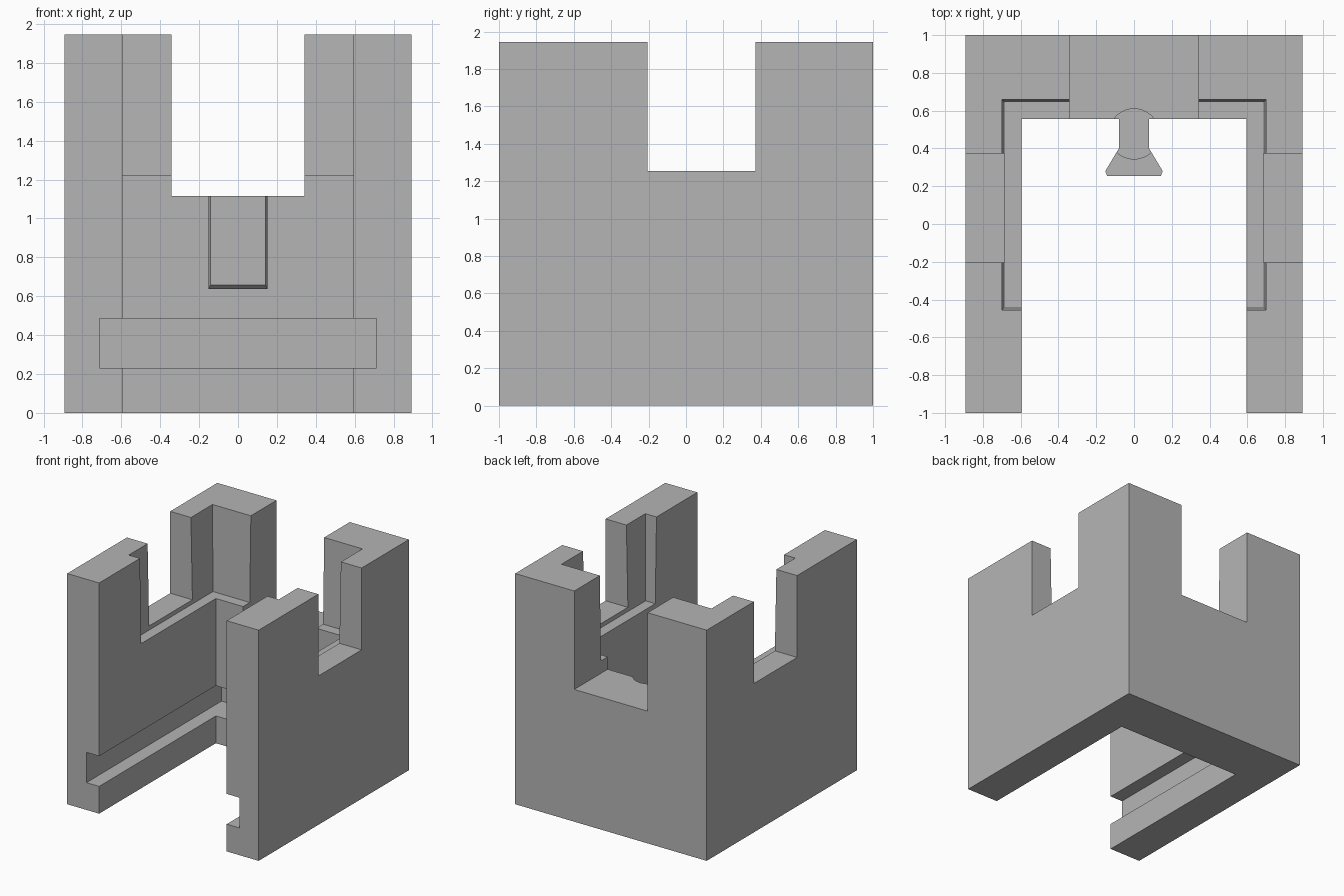
import bpy
import bmesh
from math import pi, cos, sin

if "Cube" in bpy.data.objects:
    bpy.data.objects.remove(bpy.data.objects["Cube"], do_unlink=True)

grey = bpy.data.materials.new("plain grey")
grey.use_nodes = True
grey.diffuse_color = (0.46, 0.46, 0.46, 1)
grey.node_tree.nodes["Principled BSDF"].inputs["Base Color"].default_value = (0.46, 0.46, 0.46, 1)


def loft(name, bottom, z0, z1, top=None):
    """Prism between a bottom outline and a top outline."""
    bm = bmesh.new()
    low = [bm.verts.new((x, y, z0)) for x, y in bottom]
    high = [bm.verts.new((x, y, z1)) for x, y in (top or bottom)]
    bm.faces.new(low)
    bm.faces.new(high)
    n = len(low)
    for i in range(n):
        j = (i + 1) % n
        bm.faces.new((low[i], low[j], high[j], high[i]))
    bmesh.ops.recalc_face_normals(bm, faces=bm.faces)
    mesh = bpy.data.meshes.new(name)
    bm.to_mesh(mesh)
    bm.free()
    mesh.materials.append(grey)
    ob = bpy.data.objects.new(name, mesh)
    bpy.context.collection.objects.link(ob)
    return ob


def rect(x, y0, y1):
    return [(-x, y0), (x, y0), (x, y1), (-x, y1)]


def mirrored(half):
    """Complete an outline given for the +x side."""
    return half + [(-x, y) for x, y in reversed(half)]


def cut(target, cutter):
    """Subtract the cutter and remove it."""
    mod = target.modifiers.new("cut", 'BOOLEAN')
    mod.operation = 'DIFFERENCE'
    mod.solver = 'EXACT'
    mod.object = cutter
    bpy.context.view_layer.objects.active = target
    bpy.ops.object.modifier_apply(modifier=mod.name)
    bpy.data.objects.remove(cutter, do_unlink=True)


HEIGHT = 1.945
FLOOR = 1.115
OVER = 2.2

# U-shaped wall block
wall = loft("wall_block", mirrored([(0.595, 0.555), (0.595, -1), (0.893, -1), (0.893, 1)]), 0, HEIGHT)

# Low groove around the inside, open at the front
cut(wall, loft("groove_cutter", rect(0.713, -1.2, 0.8), 0.23, 0.485))

# Tapered pocket at the top, slightly wider at the rim
cut(wall, loft("pocket_cutter", rect(0.685, -0.44, 0.645), 1.22, HEIGHT + 0.02,
               rect(0.7, -0.457, 0.66)))

# Notch through both side walls and notch through the back wall
cut(wall, loft("side_notch_cutter", rect(1.2, -0.205, 0.372), 1.255, OVER))
cut(wall, loft("back_notch_cutter", rect(0.342, 0.4, 1.2), FLOOR, OVER))

# Flared connector on the inner back wall
connector = loft("connector", mirrored([(0.142, 0.255), (0.152, 0.28), (0.08, 0.4), (0.08, 0.555)]),
                 0.638, FLOOR)

# Bevelled lower front edge of the connector
bevel = loft("bevel_cutter", rect(0.3, 0.2, 0.255), 0.6, 0.657, rect(0.3, 0.2, 0.2551))
for v in bevel.data.vertices:
    if v.co.y > 0.22 and v.co.z < 0.61:
        v.co.y = 0.32
cut(connector, bevel)

# Round recess in the top of the connector and the back wall
circle = [(0.133 * cos(i * pi / 24), 0.477 + 0.133 * sin(i * pi / 24)) for i in range(48)]
for part in (wall, connector):
    cut(part, loft("recess_cutter", circle, FLOOR - 0.12, FLOOR + 0.05))

for part in (wall, connector):
    bpy.ops.object.select_all(action='DESELECT')
    part.select_set(True)
    bpy.context.view_layer.objects.active = part
    bpy.ops.object.shade_smooth_by_angle(angle=pi / 9)
    part.select_set(False)
